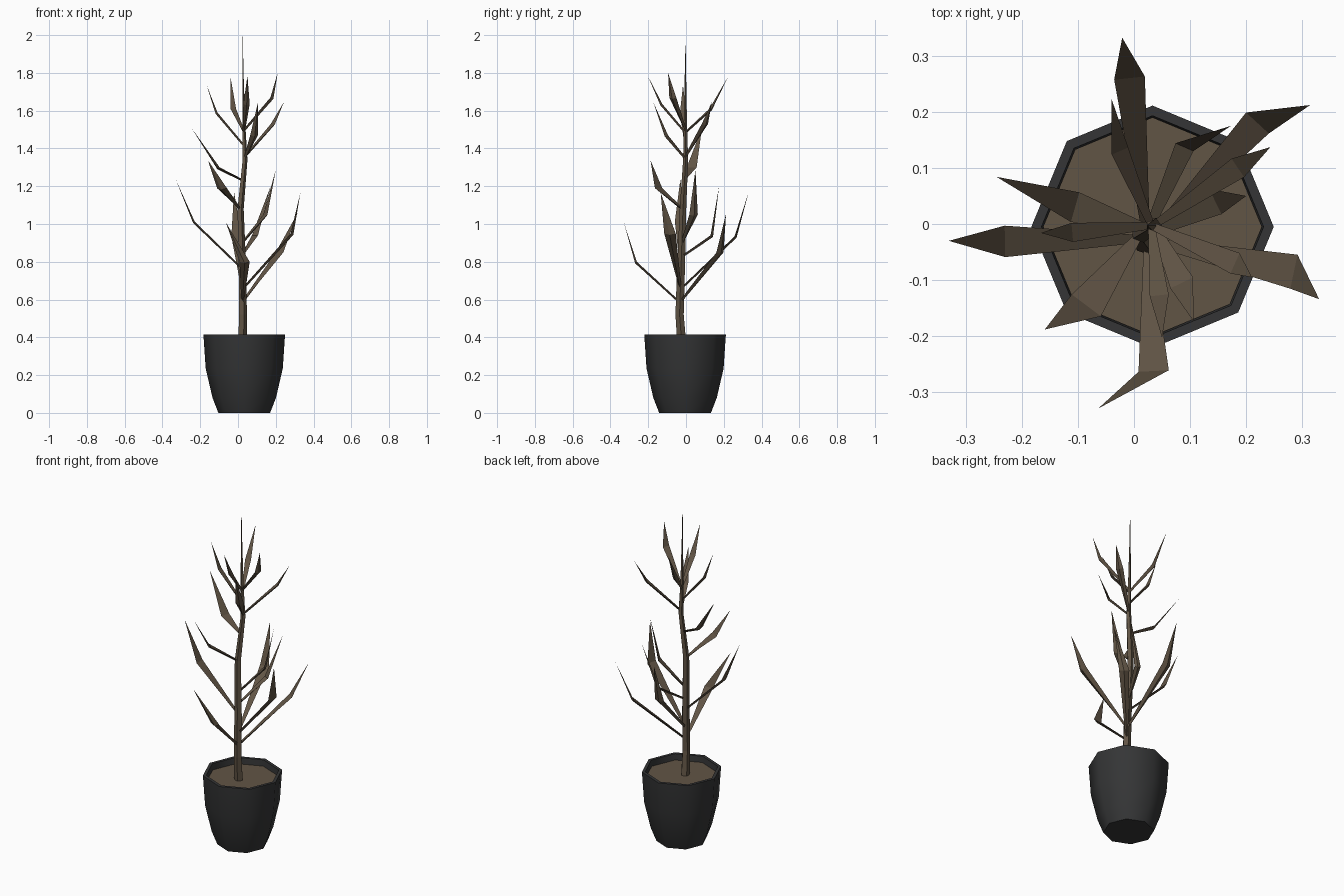
import bpy, bmesh, math
from mathutils import Vector


def material(name, rgb):
    m = bpy.data.materials.new(name)
    m.diffuse_color = (*rgb, 1)
    return m


brown = material("brown", (0.12, 0.09, 0.06))
charcoal = material("charcoal", (0.035, 0.036, 0.037))


def loft(name, rings, mat, caps=True):
    """Skin a list of rings; a ring of one point is a tip."""
    bm = bmesh.new()
    vr = [[bm.verts.new(p) for p in r] for r in rings]
    for a, b in zip(vr, vr[1:]):
        n = len(a)
        for i in range(n):
            j = (i + 1) % n
            if len(b) == 1:
                bm.faces.new((a[i], a[j], b[0]))
            else:
                bm.faces.new((a[i], a[j], b[j], b[i]))
    if caps:
        for r in (vr[0], vr[-1]):
            if len(r) > 2:
                bm.faces.new(r)
    bmesh.ops.recalc_face_normals(bm, faces=bm.faces)
    me = bpy.data.meshes.new(name)
    bm.to_mesh(me)
    bm.free()
    me.materials.append(mat)
    ob = bpy.data.objects.new(name, me)
    bpy.context.collection.objects.link(ob)
    return ob


def circle(x, y, z, r, n):
    if r == 0:
        return [(x, y, z)]
    return [(x + r * math.cos(2 * math.pi * i / n),
             y + r * math.sin(2 * math.pi * i / n), z) for i in range(n)]


# Octagonal pot with a hollow rim
CX, CY = 0.033, -0.005
profile = [(0.137, 0), (0.168, 0.08), (0.204, 0.235), (0.216, 0.414),
           (0.198, 0.414), (0.195, 0.365)]
pot = loft("pot", [circle(CX, CY, z, r, 8) for r, z in profile], charcoal)
bpy.context.view_layer.objects.active = pot
pot.select_set(True)
bpy.ops.object.shade_smooth_by_angle(angle=math.radians(50))
pot.select_set(False)

# Soil
loft("soil", [circle(CX, CY, z, 0.195, 8) for z in (0.35, 0.378)], brown)

# Slightly crooked trunk tapering to a needle: x, y, z, radius
path = [(0.022, -0.022, 0.36, 0.025), (0.024, -0.034, 0.52, 0.023),
        (0.022, -0.027, 0.75, 0.022), (0.012, -0.016, 1.08, 0.018),
        (0.036, -0.002, 1.34, 0.014), (0.030, -0.003, 1.52, 0.009),
        (0.026, -0.003, 1.78, 0.004), (0.025, -0.003, 2.0, 0)]
loft("trunk", [circle(*p, 5) for p in path], brown)


def trunk_at(z):
    for a, b in zip(path, path[1:]):
        if a[2] <= z <= b[2]:
            return Vector(a[:3]).lerp(Vector(b[:3]), (z - a[2]) / (b[2] - a[2]))


# Leaves: start height, widest point, tip, width
leaves = [
    (0.59, (0.035, -0.262, 0.80), (-0.064, -0.329, 1.008), 0.054),
    (0.59, (0.220, 0.180, 0.85), (0.314, 0.212, 1.055), 0.055),
    (0.66, (0.285, -0.085, 0.95), (0.330, -0.134, 1.165), 0.062),
    (0.66, (-0.008, 0.260, 0.935), (-0.021, 0.332, 1.170), 0.055),
    (0.77, (-0.230, -0.031, 1.013), (-0.330, -0.030, 1.236), 0.056),
    (0.83, (0.090, 0.137, 0.94), (0.173, 0.175, 1.20), 0.035),
    (0.90, (0.145, 0.040, 1.05), (0.200, 0.050, 1.287), 0.050),
    (1.08, (-0.085, -0.145, 1.19), (-0.159, -0.188, 1.337), 0.065),
    (1.235, (-0.105, 0.030, 1.30), (-0.245, 0.084, 1.507), 0.055),
    (1.35, (0.085, -0.105, 1.47), (0.106, -0.173, 1.645), 0.045),
    (1.36, (0.185, 0.100, 1.53), (0.243, 0.137, 1.645), 0.040),
    (1.42, (-0.110, -0.015, 1.59), (-0.166, -0.016, 1.735), 0.034),
    (1.49, (-0.025, 0.130, 1.61), (-0.040, 0.223, 1.78), 0.032),
    (1.49, (0.045, -0.127, 1.635), (0.050, -0.203, 1.785), 0.034),
    (1.50, (0.180, -0.070, 1.67), (0.210, -0.095, 1.80), 0.040),
]
for k, (z, mid, tip, w) in enumerate(leaves):
    base, mid, tip = trunk_at(z), Vector(mid), Vector(tip)
    d = (mid - base).normalized()
    side = d.cross(Vector((0, 0, 1))).normalized()
    keel = d.cross(side).normalized()       # points to the underside

    def section(c, width, depth):
        return [c - side * width / 2, c + side * width / 2, c + keel * depth]

    loft(f"leaf_{k + 1}", [section(base, 0.012, 0.010),
                           section(mid, w, 0.011), [tip]], brown)
